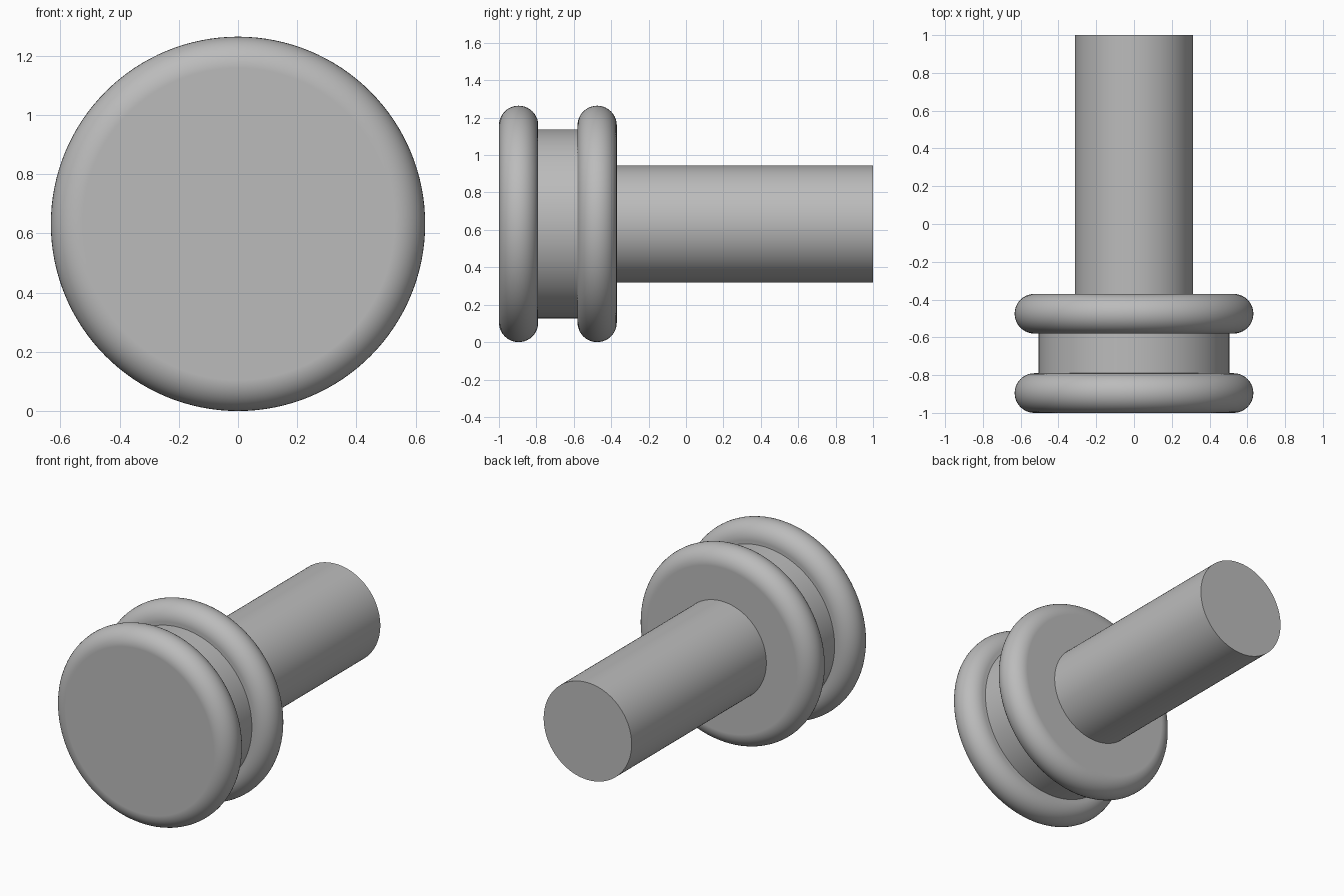
import bpy
import bmesh
from math import cos, sin, pi, radians

cube = bpy.data.objects.get("Cube")
if cube:
    bpy.data.objects.remove(cube, do_unlink=True)

SIDES = 128
RADIUS = 0.632
WIDTH = 0.21

grey = bpy.data.materials.new("plain_grey")
grey.use_nodes = True
colour = (0.5, 0.5, 0.5, 1)
grey.diffuse_color = colour
grey.node_tree.nodes["Principled BSDF"].inputs["Base Color"].default_value = colour


def turned_part(name, profile):
    """Turn (radius, y) points about the y axis and cap both ends."""
    bm = bmesh.new()
    rings = []
    for r, y in profile:
        angles = [2 * pi * i / SIDES for i in range(SIDES)]
        rings.append([bm.verts.new((r * cos(a), y, RADIUS + r * sin(a))) for a in angles])
    for a, b in zip(rings, rings[1:]):
        for i in range(SIDES):
            j = (i + 1) % SIDES
            bm.faces.new((a[i], a[j], b[j], b[i]))
    bm.faces.new(rings[0])
    bm.faces.new(rings[-1])
    bmesh.ops.recalc_face_normals(bm, faces=bm.faces)
    mesh = bpy.data.meshes.new(name)
    bm.to_mesh(mesh)
    bm.free()
    mesh.materials.append(grey)
    part = bpy.data.objects.new(name, mesh)
    bpy.context.collection.objects.link(part)
    bpy.ops.object.select_all(action="DESELECT")
    part.select_set(True)
    bpy.context.view_layer.objects.active = part
    bpy.ops.object.shade_smooth_by_angle(angle=radians(30))
    # Keep the flat caps evenly shaded
    weighted = part.modifiers.new("flat_caps", "WEIGHTED_NORMAL")
    weighted.keep_sharp = True
    return part


def rounded_rim(y_front, steps=20):
    """Half-circle rim profile of a disc."""
    h = WIDTH / 2
    return [(RADIUS - h + h * sin(pi * k / steps), y_front + h - h * cos(pi * k / steps))
            for k in range(steps + 1)]


# Two round-edged discs with a narrower neck between them
turned_part("front_disc", rounded_rim(-1))
turned_part("neck", [(0.505, -0.85), (0.505, -0.52)])
turned_part("rear_disc", rounded_rim(-0.58))

# Long shaft out of the back
turned_part("shaft", [(0.313, -0.45), (0.313, 1)])
